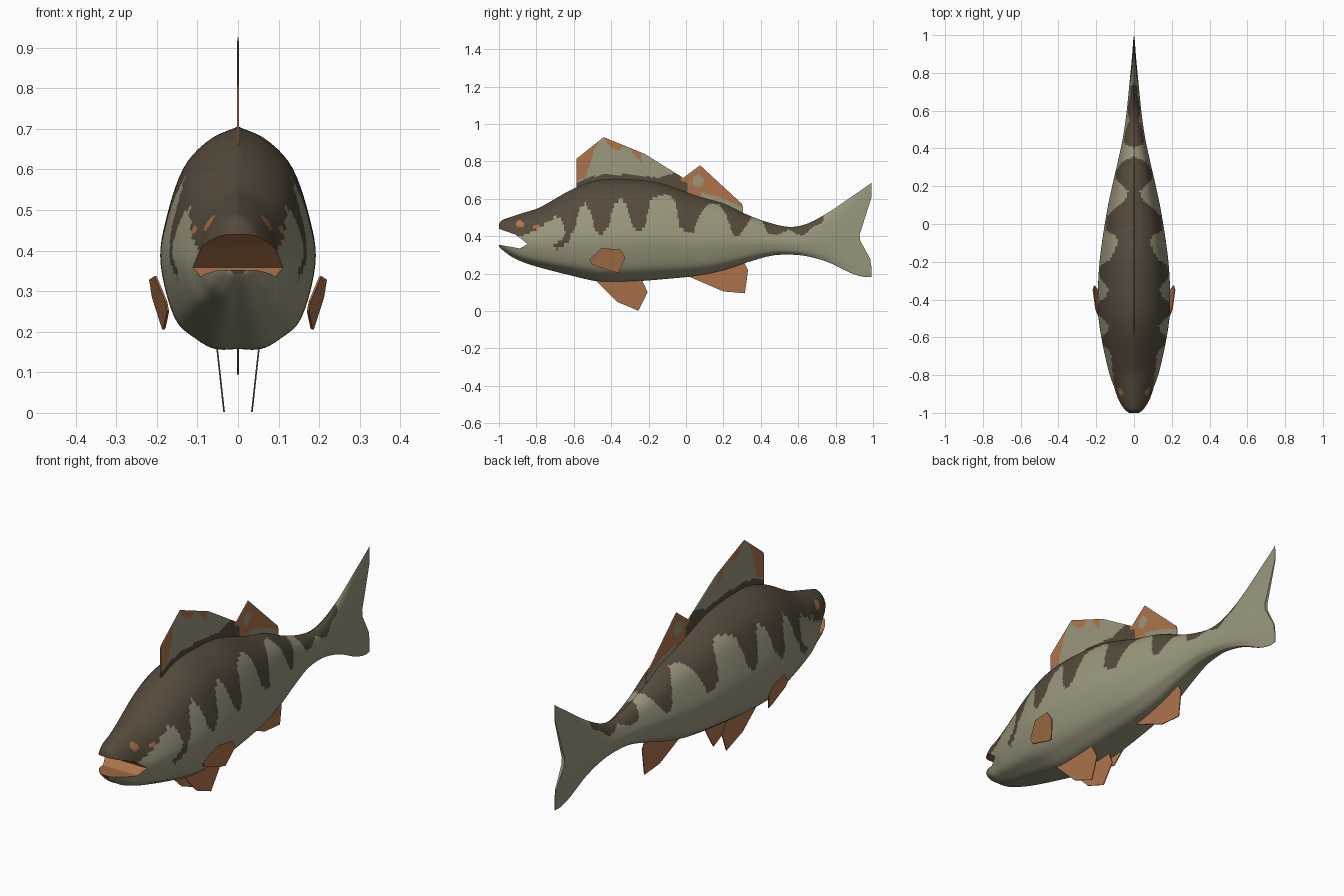
import bpy, bmesh, math

if "Cube" in bpy.data.objects:
    bpy.data.objects.remove(bpy.data.objects["Cube"])

# Flat colours, shared slots: 0 dark back, 1 pale side, 2 orange
def material(name, rgb):
    m = bpy.data.materials.new(name)
    m.diffuse_color = (*rgb, 1)
    m.use_nodes = True
    m.node_tree.nodes["Principled BSDF"].inputs["Base Color"].default_value = m.diffuse_color
    return m

MATS = [material("dark_brown", (0.092, 0.070, 0.045)),
        material("pale_olive", (0.325, 0.31, 0.205)),
        material("fin_orange", (0.42, 0.175, 0.072))]


def interp(keys, u, smooth=True):
    """Interpolate rows (u, a, b, ...) at u, by cubic or straight segments."""
    u = min(max(u, keys[0][0]), keys[-1][0])
    i = max(k for k in range(len(keys) - 1) if keys[k][0] <= u)
    p, q = keys[i], keys[i + 1]
    h = q[0] - p[0]
    s = (u - p[0]) / h
    out = []
    for c in range(1, len(p)):
        if not smooth:
            out.append(p[c] + (q[c] - p[c]) * s)
            continue
        a, b = keys[max(i - 1, 0)], keys[min(i + 2, len(keys) - 1)]
        m0 = (q[c] - a[c]) / (q[0] - a[0]) * h
        m1 = (b[c] - p[c]) / (b[0] - p[0]) * h
        out.append((2*s**3 - 3*s*s + 1) * p[c] + (s**3 - 2*s*s + s) * m0
                   + (3*s*s - 2*s**3) * q[c] + (s**3 - s*s) * m1)
    return out


def finish(name, bm):
    bmesh.ops.recalc_face_normals(bm, faces=bm.faces)
    me = bpy.data.meshes.new(name)
    bm.to_mesh(me)
    bm.free()
    for m in MATS:
        me.materials.append(m)
    ob = bpy.data.objects.new(name, me)
    bpy.context.collection.objects.link(ob)
    return ob


def loft(name, keys, shape, rule, steps, around, smooth=True):
    """Skin rings along y; keys are (y, bottom, top, half width)."""
    bm = bmesh.new()
    sec = [(i, w, t) for i, (w, t) in enumerate(shape)]
    half = [interp(sec, (len(sec) - 1) * k / around, smooth) for k in range(around + 1)]
    half[0][0] = half[-1][0] = 0
    ring_def = half + [(-w, t) for w, t in half[-2:0:-1]]
    rings = []
    for k in range(steps + 1):
        y = keys[0][0] + (keys[-1][0] - keys[0][0]) * k / steps
        zb, zt, hw = interp(keys, y, smooth)
        rings.append([bm.verts.new((w * hw, y, zb + t * (zt - zb))) for w, t in ring_def])
    n = len(ring_def)
    for r, s in zip(rings, rings[1:]):
        for j in range(n):
            bm.faces.new((r[j], r[(j + 1) % n], s[(j + 1) % n], s[j]))
    bm.faces.new(rings[0])
    bm.faces.new(rings[-1])
    for f in bm.faces:
        f.material_index = rule(f.calc_center_median())
    return finish(name, bm)


def plate(name, points, thickness, direction, index):
    """Flat outline given thickness along a direction."""
    bm = bmesh.new()
    d = [c * thickness / 2 for c in direction]
    a = [bm.verts.new([p[c] - d[c] for c in range(3)]) for p in points]
    b = [bm.verts.new([p[c] + d[c] for c in range(3)]) for p in points]
    bm.faces.new(a)
    bm.faces.new(b[::-1])
    for i in range(len(a)):
        j = (i + 1) % len(a)
        bm.faces.new((a[i], b[i], b[j], a[j]))
    for f in bm.faces:
        f.material_index = index
    return finish(name, bm)


# Body and tail: side profile, half width, and half cross-section
BODY = [(-1.0, .345, .465, .035), (-.985, .33, .485, .055), (-.93, .29, .505, .088),
        (-.87, .262, .525, .103), (-.785, .235, .553, .132), (-.6, .188, .655, .172),
        (-.465, .16, .70, .189), (-.3, .16, .703, .188), (-.145, .17, .685, .175),
        (.07, .192, .612, .142), (.2, .22, .575, .115), (.34, .265, .51, .083),
        (.46, .297, .468, .058), (.56, .302, .45, .043), (.65, .293, .468, .033),
        (.765, .26, .53, .022), (.88, .205, .608, .011), (.95, .184, .656, .006),
        (.992, .184, .686, .003)]
SECTION = [(0, 1), (.37, .94), (.71, .81), (.94, .57), (1, .38), (.82, .14), (.54, .045), (.29, 0), (0, 0)]
# Lower edge of the dark back, dropping into bars
BARS = [(-1, .38), (-.85, .41), (-.785, .445), (-.70, .505), (-.665, .49), (-.645, .42), (-.6, .42),
        (-.57, .54), (-.54, .575), (-.51, .53), (-.48, .42), (-.45, .405), (-.41, .46),
        (-.385, .57), (-.35, .60), (-.32, .57), (-.29, .46), (-.25, .42), (-.22, .46),
        (-.19, .595), (-.145, .62), (-.10, .62), (-.06, .6), (-.035, .46), (.005, .415),
        (.04, .42), (.085, .53), (.125, .575), (.175, .57), (.215, .515), (.25, .41),
        (.285, .4), (.315, .445), (.35, .50), (.38, .505), (.41, .48), (.435, .415),
        (.5, .41), (.55, .435), (.58, .415), (.63, .405), (.675, .445), (.73, .475), (.76, .6), (1, .9)]


def body_rule(c):
    # eye and small cheek spot
    if abs(c.x) > .03 and (math.hypot(c.y + .888, c.z - .465) < .02
                           or math.hypot((c.y + .80) / 1.6, c.z - .447) < .011):
        return 2
    # gill mark
    along = (c.y + .655) * .7 + (c.z - .37) * .7
    across = (c.y + .655) * .7 - (c.z - .37) * .7
    if abs(across + along * along * 4) < .017 and abs(along) < .055:
        return 0
    return 0 if c.z > interp(BARS, c.y, False)[0] else 1


body = loft("body", BODY, SECTION, body_rule, 240, 40)

# Open mouth and forked tail, cut in side view
CUTS = [("mouth_cutter", 2, [(-1.06, .435), (-1, .44), (-.91, .408), (-.845, .358),
                             (-.89, .335), (-.985, .352), (-1.06, .355)]),
        ("tail_cutter", 1, [(.992, .61), (.945, .46), (.928, .41), (.932, .375),
                            (.985, .28), (.99, .24), (1.1, .24), (1.1, .61)])]
for name, index, outline in CUTS:
    cutter = plate(name, [(0, y, z) for y, z in outline], .6, (1, 0, 0), index)
    cutter.hide_render = True
    mod = body.modifiers.new(name, 'BOOLEAN')
    mod.operation = 'DIFFERENCE'
    mod.solver = 'EXACT'
    mod.object = cutter
    bpy.context.view_layer.objects.active = body
    bpy.ops.object.modifier_apply(modifier=name)
    bpy.data.objects.remove(cutter)

bpy.ops.object.select_all(action='DESELECT')
body.select_set(True)
bpy.context.view_layer.objects.active = body
bpy.ops.object.shade_smooth_by_angle(angle=math.radians(40))

# Dorsal fins: two peaks on one thin membrane
DORSAL = [(-.585, .62, .815, .002), (-.44, .66, .93, .002), (-.22, .66, .84, .002),
          (-.015, .60, .712, .002), (.075, .57, .78, .002), (.30, .50, .572, .002), (.305, .50, .55, .002)]


def dorsal_rule(c):
    rise = c.z - interp(BODY, c.y)[1]
    drop = interp(DORSAL, c.y, False)[1] - c.z
    if c.y < -.03:
        if c.y < -.525 + .3 * (c.z - .75) and rise > .03:
            return 2
        if c.y < -.24 and drop < .025 + .022 * math.sin(c.y * 45):
            return 2
        return 0 if rise < .025 + max(0, c.y + .15) * .6 else 1
    if math.hypot(c.y - .065, c.z - .697) < .03:
        return 1
    if c.y < .01 and rise < .05:
        return 0
    return 1 if rise < .025 and c.y > .08 else 2


loft("dorsal_fins", DORSAL, [(0, 1), (1, .95), (1, .05), (0, 0)], dorsal_rule, 150, 48, False)

# Anal fin
plate("anal_fin", [(0, y, z) for y, z in
      [(-.02, .20), (.2, .105), (.315, .095), (.332, .22), (.30, .28)]], .004, (1, 0, 0), 2)

# Paired fins on both sides
PELVIC = [(-.49, .17), (-.37, .05), (-.255, .002), (-.205, .10), (-.24, .175)]
PECTORAL = [(-.515, .275), (-.45, .337), (-.35, .328), (-.325, .285), (-.36, .205), (-.39, .21), (-.505, .25)]
for side, s in (("left", -1), ("right", 1)):
    plate("pelvic_fin_" + side, [(s * (.034 + z * .11), y, z) for y, z in PELVIC], .004, (1, 0, 0), 2)
    plate("pectoral_fin_" + side,
          [(s * (.179 + (y + .51) * .16 + (z - .28) * .25), y, z) for y, z in PECTORAL],
          .005, (1, 0, 0), 2)
